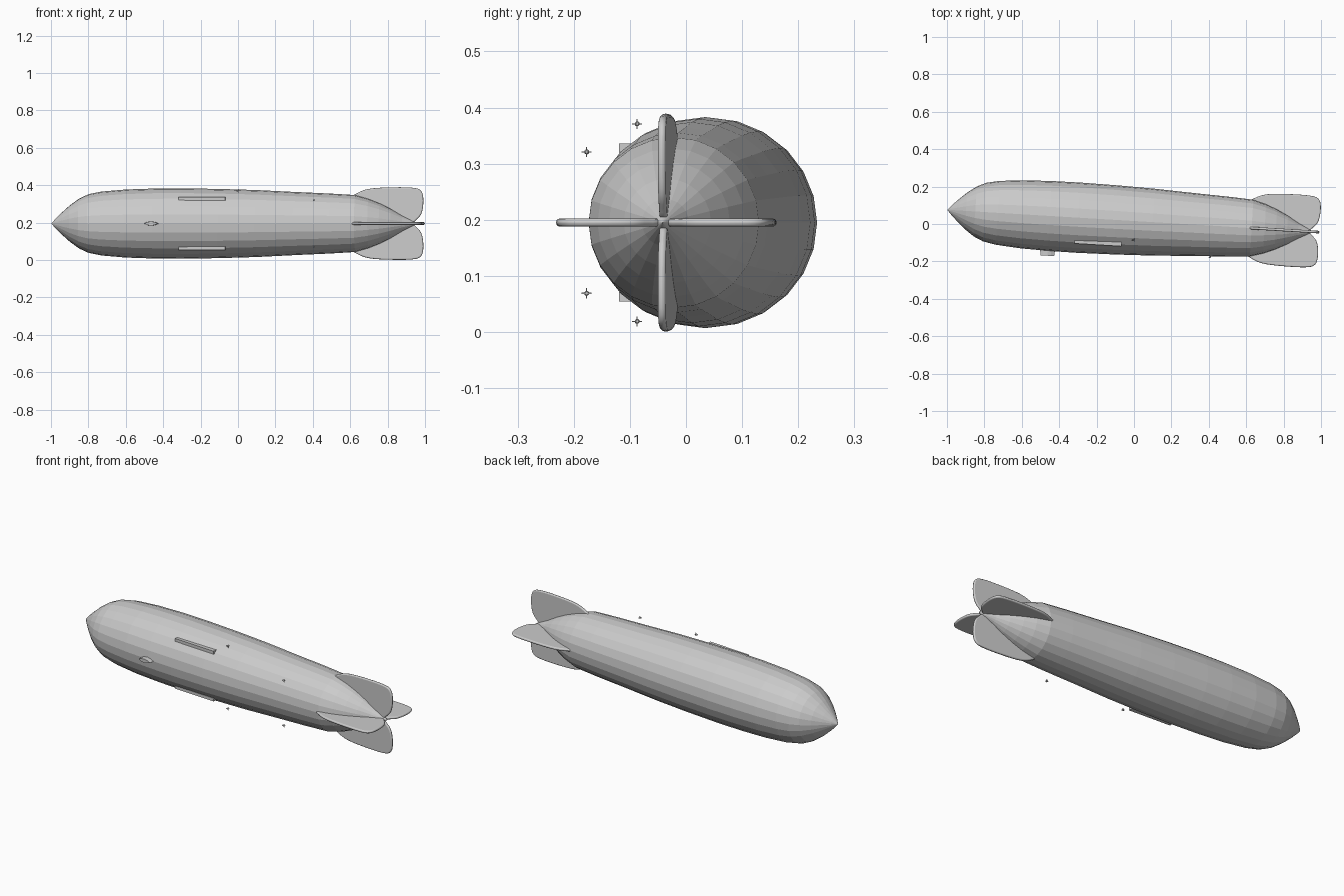
import bpy, bmesh, math
from mathutils import Matrix, Vector

if "Cube" in bpy.data.objects:
    bpy.data.objects.remove(bpy.data.objects["Cube"])

# One plain grey for the whole airship
grey = bpy.data.materials.new("hull_grey")
grey.use_nodes = True
colour = (0.6, 0.6, 0.6, 1)
grey.diffuse_color = colour
grey.node_tree.nodes["Principled BSDF"].inputs["Base Color"].default_value = colour

# Ship frame: axis along local x, slightly yawed
AXIS_Z = 0.195
SHIP = Matrix.Translation((0, 0.016, AXIS_Z)) @ Matrix.Rotation(-0.06, 4, 'Z')


def finish(name, bm, matrix=SHIP, smooth=None):
    bmesh.ops.recalc_face_normals(bm, faces=bm.faces)
    mesh = bpy.data.meshes.new(name)
    bm.to_mesh(mesh)
    bm.free()
    mesh.materials.append(grey)
    obj = bpy.data.objects.new(name, mesh)
    bpy.context.collection.objects.link(obj)
    obj.matrix_world = matrix
    if smooth:
        bpy.ops.object.select_all(action='DESELECT')
        obj.select_set(True)
        bpy.context.view_layer.objects.active = obj
        bpy.ops.object.shade_smooth_by_angle(angle=math.radians(smooth))
    return obj


def box(bm, lo, hi):
    lo, hi = Vector(lo), Vector(hi)
    bmesh.ops.create_cube(bm, size=1, matrix=Matrix.Translation((lo + hi) / 2)
                          @ Matrix.Diagonal((*(hi - lo), 1)))


# Hull: faceted lathe around the ship axis
profile = [(-1, 0), (-.975, .028), (-.94, .062), (-.9, .098), (-.85, .134),
           (-.8, .157), (-.73, .171), (-.6, .182), (-.45, .187), (-.3, .188),
           (-.1, .185), (.1, .179), (.3, .169), (.5, .16), (.63, .152),
           (.7, .132), (.76, .108), (.82, .078), (.88, .042), (.94, .012), (.96, 0)]
bm = bmesh.new()
verts = [bm.verts.new((x, 0, r)) for x, r in profile]
edges = [bm.edges.new(pair) for pair in zip(verts, verts[1:])]
bmesh.ops.spin(bm, geom=verts + edges, cent=(0, 0, 0), axis=(1, 0, 0),
               angle=math.tau, steps=24)
bmesh.ops.remove_doubles(bm, verts=bm.verts, dist=0.0005)
finish("hull", bm)


# Tail fins: rounded outline, extruded and bevelled
def rounded(points, steps=4):
    out, n = [], len(points)
    for i in range(n):
        a, b, c, d = (Vector(points[(i + k) % n]) for k in (-1, 0, 1, 2))
        for s in range(steps):
            t = s / steps
            out.append(0.5 * (2 * b + (c - a) * t + (2 * a - 5 * b + 4 * c - d) * t * t
                              + (3 * b - a - 3 * c + d) * t ** 3))
    return out


fin_outline = [(.61, .135), (.64, .163), (.7, .185), (.8, .193), (.93, .192),
               (.98, .175), (.993, .125), (.985, .06), (.96, .025), (.92, .004),
               (.8, .03), (.68, .085)]
HALF = 0.007
for i, name in enumerate(("top_fin", "front_fin", "bottom_fin", "back_fin")):
    bm = bmesh.new()
    face = bm.faces.new([bm.verts.new((p.x, -HALF, p.y)) for p in rounded(fin_outline)])
    ext = bmesh.ops.extrude_face_region(bm, geom=[face])
    moved = [g for g in ext["geom"] if isinstance(g, bmesh.types.BMVert)]
    bmesh.ops.translate(bm, verts=moved, vec=(0, 2 * HALF, 0))
    fin = finish(name, bm, SHIP @ Matrix.Rotation(i * math.pi / 2, 4, 'X'), smooth=40)
    bevel = fin.modifiers.new("round_rim", 'BEVEL')
    bevel.width = 0.006
    bevel.segments = 3
    bevel.limit_method = 'ANGLE'
    bevel.angle_limit = math.radians(60)

# Control gondola: lens-shaped cabin on the keel side
bm = bmesh.new()
lens = [(-.042, 0), (-.025, .009), (0, .012), (.02, .008), (.04, 0), (.02, -.008),
        (0, -.012), (-.025, -.009)]
face = bm.faces.new([bm.verts.new((x - .451, -.165, z)) for x, z in lens])
ext = bmesh.ops.extrude_face_region(bm, geom=[face])
outer = [g for g in ext["geom"] if isinstance(g, bmesh.types.BMVert)]
for v in outer:
    v.co = Vector((-.451 + (v.co.x + .451) * .9, -.213, v.co.z * .9))
finish("gondola", bm)

# Paired side ledges and engine pods, mirrored about the ship's mid plane
for sign, side in ((1, "upper"), (-1, "lower")):
    bm = bmesh.new()
    zs = sorted((sign * .124, sign * .141))
    box(bm, (-.31, -.139, zs[0]), (-.06, -.09, zs[1]))
    finish(side + "_ledge", bm)
    for label, x, y, dz in (("fore", -.005, -.087, .176), ("aft", .406, -.177, .126)):
        bm = bmesh.new()
        bmesh.ops.create_uvsphere(bm, u_segments=10, v_segments=6, radius=.0045,
                                  matrix=Matrix.Diagonal((1.5, 1, 1, 1)))
        box(bm, (.005, -.009, -.001), (.007, .009, .001))
        box(bm, (.005, -.001, -.009), (.007, .001, .009))
        finish(f"{side}_{label}_engine", bm,
               Matrix.Translation((x, y, AXIS_Z + sign * dz)))
